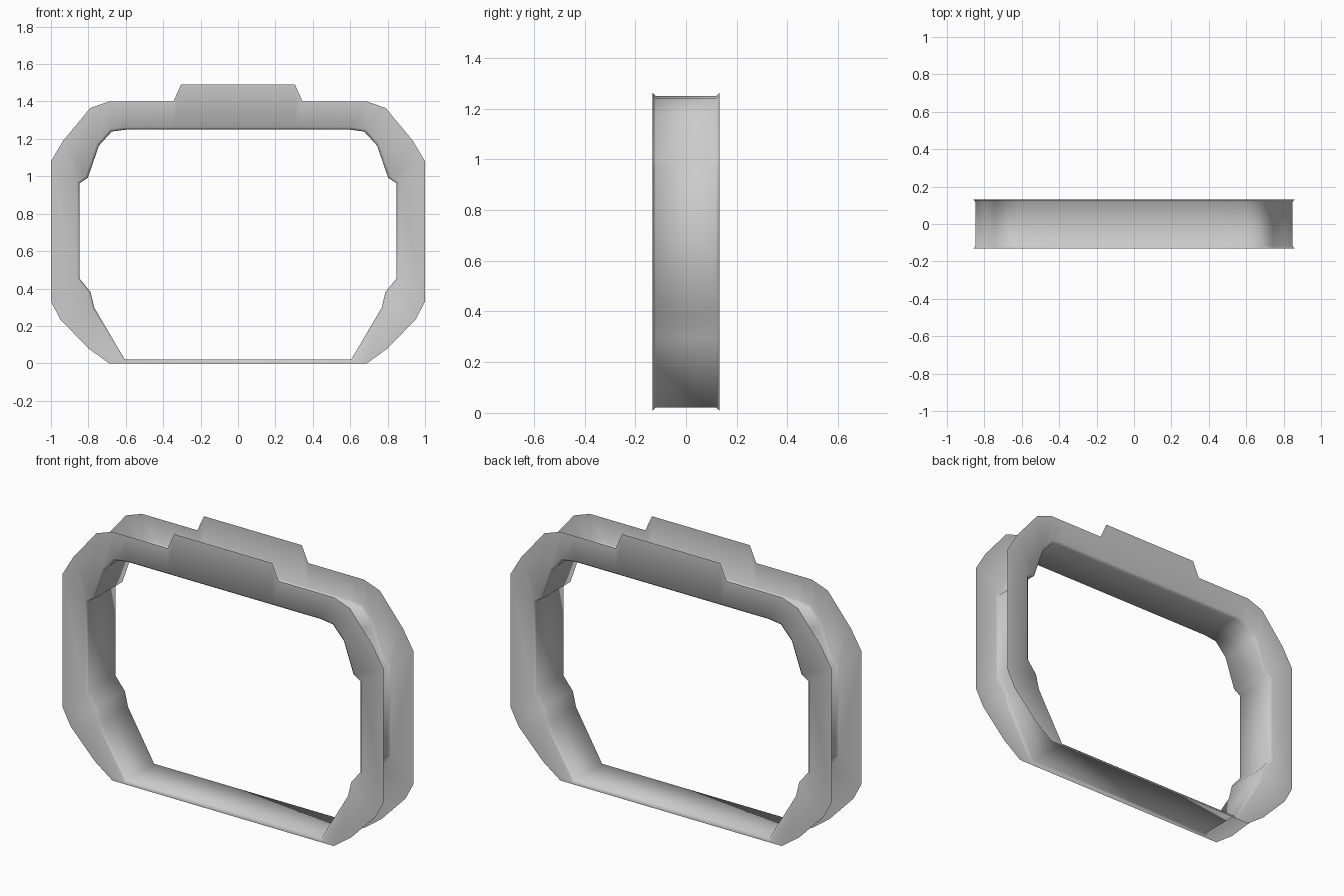
import bpy
import bmesh

if "Cube" in bpy.data.objects:
    bpy.data.objects.remove(bpy.data.objects["Cube"])

# Right half of the outer and inner outlines (x, z), from the bottom upward
OUTER = [(.69, 0), (.80, .08), (.95, .235), (1, .33), (1, 1.08), (.935, 1.19),
         (.79, 1.365), (.69, 1.40), (.61, 1.40), (.345, 1.40), (.305, 1.49)]
INNER = [(.615, .008), (.78, .29), (.80, .375), (.86, .45), (.86, .97), (.815, 1.0),
         (.755, 1.175), (.685, 1.252), (.61, 1.262), (.345, 1.262), (.305, 1.262)]


def mirrored(half):
    return half + [(-x, z) for x, z in reversed(half)]


def inset(points, d):
    # shrink slightly toward the middle of the opening
    cz, hx, hz = .635, .86, .627
    return [(x * (1 - d / hx), cz + (z - cz) * (1 - d / hz)) for x, z in points]


outer, rim = mirrored(OUTER), mirrored(INNER)
throat = inset(rim, .013)

# Front plate, small bevelled lip, inner band, lip, back plate as one open shell
sections = [(outer, -.132), (rim, -.132), (throat, -.119),
            (throat, .119), (rim, .132), (outer, .132)]
bm = bmesh.new()
rings = [[bm.verts.new((x, y, z)) for x, z in pts] for pts, y in sections]
n = len(outer)
for a, b in zip(rings, rings[1:]):
    for i in range(n):
        j = (i + 1) % n
        f = bm.faces.new((a[i], a[j], b[j], b[i]))
        f.smooth = True

mesh = bpy.data.meshes.new("surround_frame")
bm.to_mesh(mesh)
bm.free()
frame = bpy.data.objects.new("surround_frame", mesh)
bpy.context.collection.objects.link(frame)
